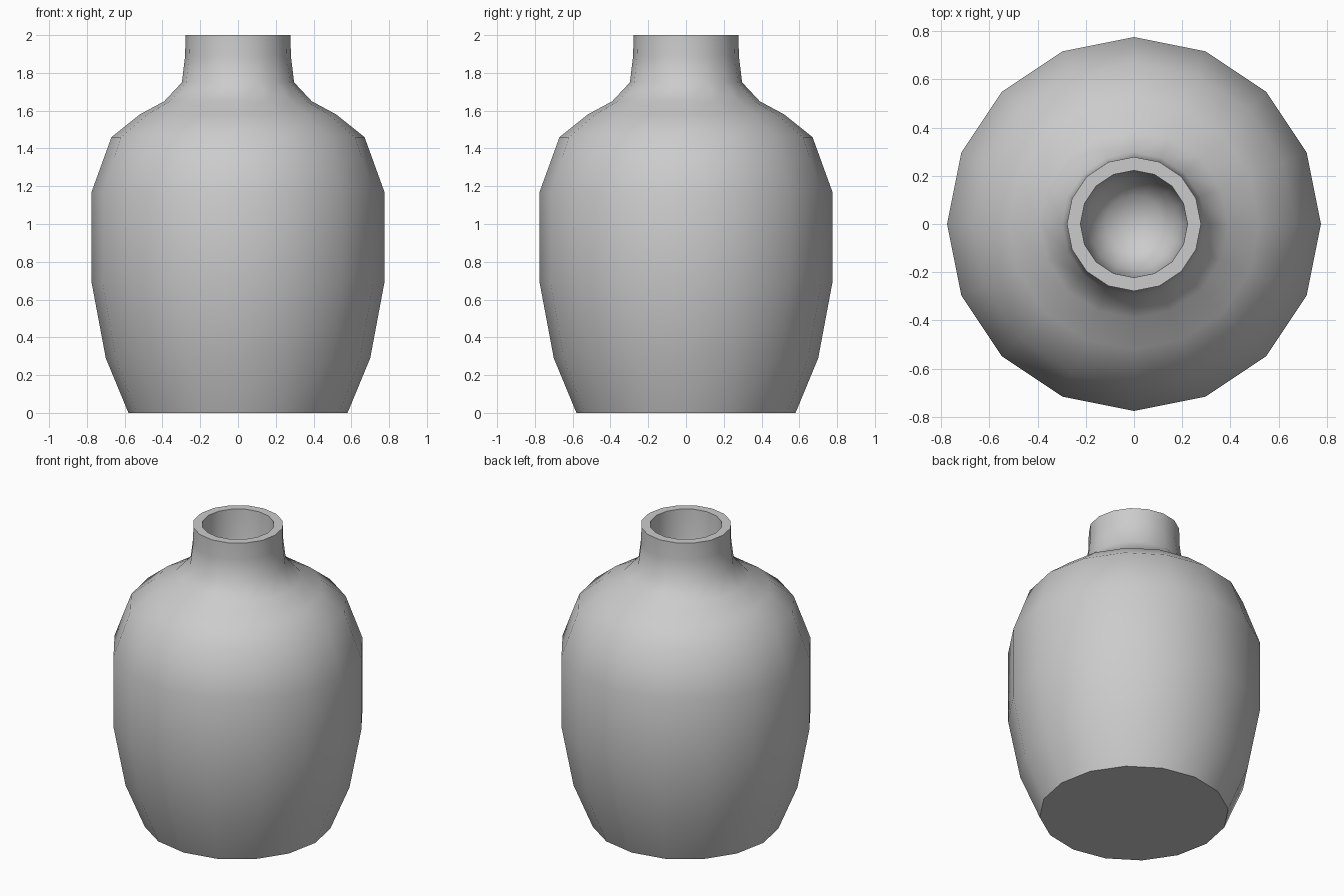
import bpy, bmesh
from math import cos, sin, pi, radians

if "Cube" in bpy.data.objects:
    bpy.data.objects.remove(bpy.data.objects["Cube"])

SIDES = 16

# Half profile (radius, height): outer wall, rim, then inside of the mouth
PROFILE = [
    (0.58, 0.0), (0.70, 0.29), (0.775, 0.69), (0.775, 1.17),
    (0.67, 1.46), (0.52, 1.58), (0.39, 1.65), (0.297, 1.75),
    (0.28, 1.89), (0.278, 2.0),
    (0.222, 2.0), (0.215, 1.82), (0.19, 1.68), (0.12, 1.59),
]
INNER_BOTTOM = 1.56


def lathe(name, profile, pole_z):
    bm = bmesh.new()
    rings = [[bm.verts.new((r * cos(2 * pi * i / SIDES), r * sin(2 * pi * i / SIDES), z))
              for i in range(SIDES)] for r, z in profile]
    # Walls
    for a, b in zip(rings, rings[1:]):
        for i in range(SIDES):
            j = (i + 1) % SIDES
            bm.faces.new((a[i], a[j], b[j], b[i]))
    # Flat base
    bm.faces.new(rings[0][::-1])
    # Rounded floor inside the mouth
    pole = bm.verts.new((0, 0, pole_z))
    for i in range(SIDES):
        bm.faces.new((rings[-1][i], rings[-1][(i + 1) % SIDES], pole))
    bmesh.ops.recalc_face_normals(bm, faces=bm.faces)
    mesh = bpy.data.meshes.new(name)
    bm.to_mesh(mesh)
    bm.free()
    obj = bpy.data.objects.new(name, mesh)
    bpy.context.collection.objects.link(obj)
    return obj


vase = lathe("vase", PROFILE, INNER_BOTTOM)
bpy.context.view_layer.objects.active = vase
vase.select_set(True)
bpy.ops.object.shade_smooth_by_angle(angle=radians(50))
